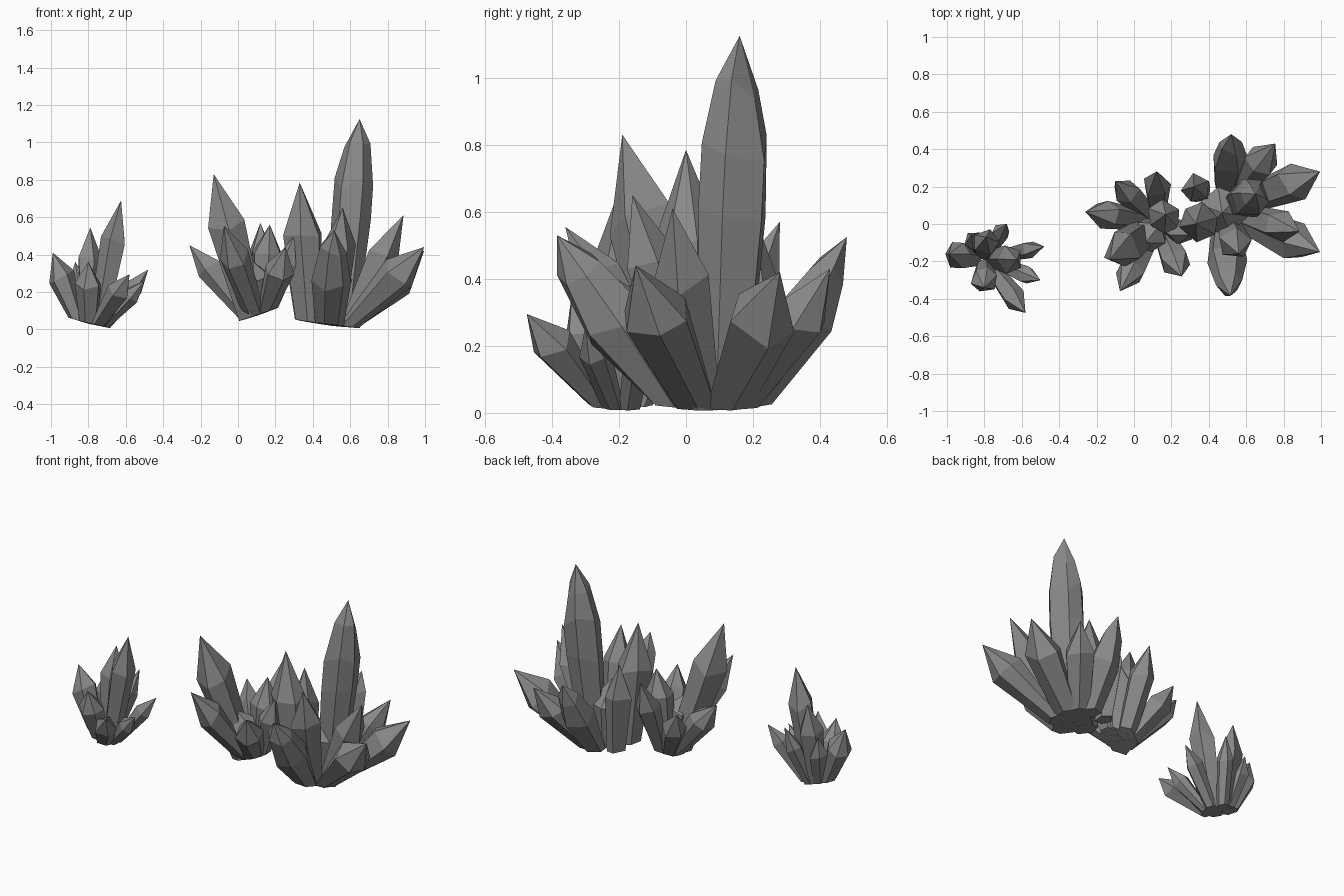
import bpy, bmesh, math, random
from mathutils import Vector

if "Cube" in bpy.data.objects:
    bpy.data.objects.remove(bpy.data.objects["Cube"])

random.seed(4)

grey = bpy.data.materials.new("dark_stone")
grey.diffuse_color = (0.25, 0.25, 0.25, 1)
grey.use_nodes = True
grey.node_tree.nodes["Principled BSDF"].inputs["Base Color"].default_value = grey.diffuse_color

SINGLE = ((0.65, 1.0),)
STEPPED = ((0.5, 1.0), (0.8, 0.65))


def crystal(name, centre, slope, tip, r, sides=6, profile=SINGLE, foot=None, spread=0.11):
    """Faceted shard: narrow foot ring, wider shoulder ring(s), pointed tip."""
    c, tip = Vector(centre), Vector(tip)
    out = Vector((tip.x - c.x, tip.y - c.y, 0))
    foot = Vector(foot) if foot else c + out * min(0.3, spread / max(out.length, 0.01))
    axis = tip - foot
    d = axis.normalized()
    u = d.cross(Vector((0, 0, 1)))
    u = u.normalized() if u.length > 0.05 else Vector((1, 0, 0))
    v = d.cross(u)
    roll = random.uniform(0, 1)
    angles = [(k + roll + random.uniform(-0.1, 0.1)) * math.tau / sides for k in range(sides)]

    bm = bmesh.new()
    rings = [[]]
    # foot ring lies on the cluster's tilted underside
    for a in angles:
        p = foot + (u * math.cos(a) + v * math.sin(a)) * r * 0.7
        p.z = max(0.0, c.z + slope * (p.x - c.x) + 0.05 * (p.xy - c.xy).length)
        rings[0].append(bm.verts.new(p))
    # shoulder rings
    for t, s in profile:
        ring = []
        for a in angles:
            rr = r * s * random.uniform(0.93, 1.07)
            p = foot + axis * (t + random.uniform(-0.04, 0.04)) + (u * math.cos(a) + v * math.sin(a)) * rr
            ring.append(bm.verts.new(p))
        rings.append(ring)
    apex = bm.verts.new(tip)
    for lo, hi in zip(rings, rings[1:]):
        for k in range(sides):
            j = (k + 1) % sides
            bm.faces.new((lo[k], lo[j], hi[j], hi[k]))
    for k in range(sides):
        bm.faces.new((rings[-1][k], rings[-1][(k + 1) % sides], apex))
    bm.faces.new(rings[0][::-1])
    bmesh.ops.recalc_face_normals(bm, faces=bm.faces)
    mesh = bpy.data.meshes.new(name)
    bm.to_mesh(mesh)
    bm.free()
    mesh.materials.append(grey)
    bpy.context.collection.objects.link(bpy.data.objects.new(name, mesh))


# cluster: (foot centre, underside slope along x, foot spread, [(tip x, y, z, radius, profile), ...])
clusters = {
    "large_cluster": ((0.48, 0.08, 0.02), -0.13, 0.12, [
        (0.995, 0.28, 0.42, 0.105, SINGLE),
        (0.995, -0.15, 0.44, 0.105, SINGLE),
        (0.885, -0.04, 0.61, 0.09, SINGLE),
        (0.755, 0.43, 0.43, 0.09, SINGLE),
        (0.52, 0.48, 0.525, 0.095, STEPPED),
        (0.515, -0.385, 0.53, 0.11, STEPPED),
        (0.56, -0.16, 0.65, 0.09, SINGLE),
        (0.47, 0.06, 0.42, 0.13, SINGLE),
    ]),
    "middle_cluster": ((0.125, 0.01, 0.08), 0.35, 0.07, [
        (-0.13, -0.19, 0.83, 0.105, SINGLE),
        (-0.26, 0.065, 0.45, 0.08, SINGLE),
        (-0.10, 0.23, 0.41, 0.075, SINGLE),
        (-0.075, -0.36, 0.555, 0.08, SINGLE),
        (0.12, 0.28, 0.57, 0.075, SINGLE),
        (0.255, -0.28, 0.44, 0.08, SINGLE),
        (0.30, -0.06, 0.50, 0.07, SINGLE),
        (0.17, 0.05, 0.56, 0.09, SINGLE),
        (0.06, -0.10, 0.38, 0.10, SINGLE),
    ]),
    "small_cluster": ((-0.80, -0.185, 0.03), -0.25, 0.09, [
        (-0.625, -0.19, 0.69, 0.075, SINGLE),
        (-0.99, -0.16, 0.41, 0.075, SINGLE),
        (-0.79, -0.07, 0.545, 0.07, SINGLE),
        (-0.68, 0.0, 0.40, 0.05, SINGLE),
        (-0.48, -0.12, 0.32, 0.05, SINGLE),
        (-0.50, -0.30, 0.26, 0.05, SINGLE),
        (-0.58, -0.475, 0.295, 0.065, SINGLE),
        (-0.80, -0.34, 0.36, 0.07, SINGLE),
        (-0.87, -0.06, 0.36, 0.055, SINGLE),
    ]),
}
for cname, (centre, slope, spread, shards) in clusters.items():
    for i, (x, y, z, r, prof) in enumerate(shards):
        crystal(f"{cname}_crystal_{i + 1}", centre, slope, (x, y, z), r, 5 + i % 2, prof, spread=spread)

# upright shards at the left of the large cluster, standing on their own feet
hub, slope = clusters["large_cluster"][:2]
crystal("left_shard", hub, slope, (0.33, 0.0, 0.785), 0.105, 6, foot=(0.38, 0.02, 0.03))
crystal("left_back_shard", hub, slope, (0.32, 0.2, 0.6), 0.08, 5, foot=(0.36, 0.17, 0.03))

# tallest spire, with a stepped taper
crystal("main_spire", hub, slope, (0.65, 0.16, 1.125), 0.108, 6,
        ((0.5, 1.05), (0.7, 0.95), (0.86, 0.64)), foot=(0.56, 0.11, 0.0))
